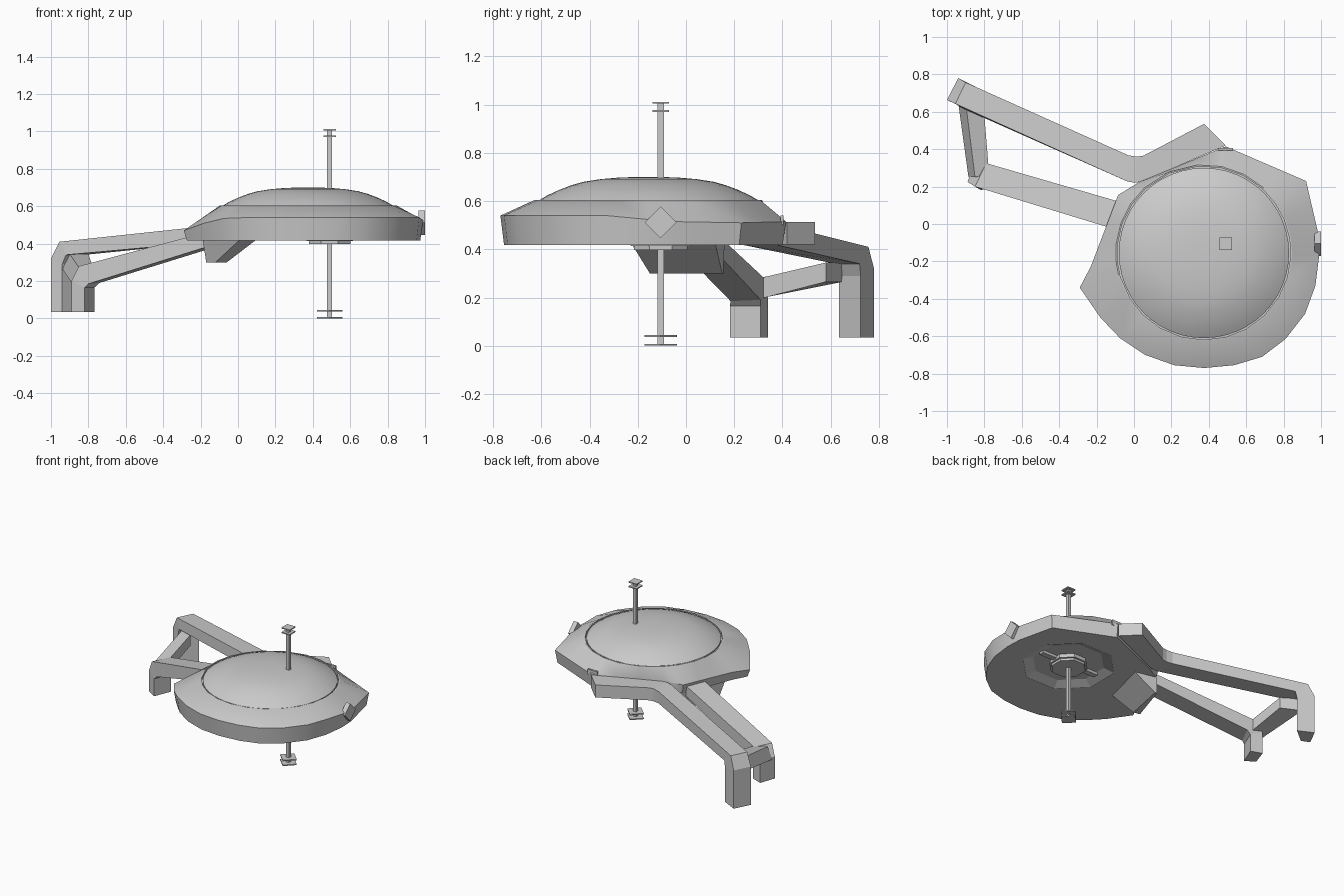
import bpy, bmesh, math
from mathutils import Vector

if "Cube" in bpy.data.objects:
    bpy.data.objects.remove(bpy.data.objects["Cube"])

grey = bpy.data.materials.new("light grey")
grey.diffuse_color = (0.6, 0.6, 0.6, 1)
grey.use_nodes = True
grey.node_tree.nodes["Principled BSDF"].inputs["Base Color"].default_value = grey.diffuse_color


def make(name, verts, faces, smooth=None):
    bm = bmesh.new()
    vs = [bm.verts.new(v) for v in verts]
    for f in faces:
        bm.faces.new([vs[i] for i in f])
    bmesh.ops.recalc_face_normals(bm, faces=bm.faces[:])
    me = bpy.data.meshes.new(name)
    bm.to_mesh(me)
    bm.free()
    ob = bpy.data.objects.new(name, me)
    bpy.context.collection.objects.link(ob)
    me.materials.append(grey)
    if smooth:
        bpy.ops.object.select_all(action='DESELECT')
        ob.select_set(True)
        bpy.context.view_layer.objects.active = ob
        bpy.ops.object.shade_smooth_by_angle(angle=math.radians(smooth))
    return ob


def loft(name, rings, smooth=None):
    """Skin a list of equal-length closed rings and cap both ends."""
    n = len(rings[0])
    verts = [p for r in rings for p in r]
    faces = [(k * n + i, k * n + (i + 1) % n, (k + 1) * n + (i + 1) % n, (k + 1) * n + i)
             for k in range(len(rings) - 1) for i in range(n)]
    faces += [tuple(range(n)), tuple(range(len(verts) - n, len(verts)))]
    return make(name, verts, faces, smooth)


def ngon(cx, cy, r, z, n, turn=0.0):
    return [(cx + r * math.cos(2 * math.pi * (i + turn) / n),
             cy + r * math.sin(2 * math.pi * (i + turn) / n), z) for i in range(n)]


def section(L, R, top, bot):
    return [(*L, top), (*R, top), (*R, bot), (*L, bot)]


CX, CY = 0.374, -0.155

# Hull outline (x, y, rim height), long edges subdivided
outline = [(0.49, 0.415, .515), (0.92, 0.23, .51), (0.985, -0.05, .515), (0.99, -0.17, .525),
           (0.97, -0.33, .54), (0.915, -0.48, .54), (0.81, -0.615, .54), (0.685, -0.71, .54),
           (0.535, -0.755, .54), (0.375, -0.77, .54), (0.215, -0.755, .54), (0.06, -0.70, .54),
           (-0.075, -0.61, .535), (-0.18, -0.50, .51), (-0.29, -0.34, .47), (-0.23, -0.225, .48),
           (-0.085, 0.155, .49), (0.03, 0.225, .515)]
rim = []
for a, b in zip(outline, outline[1:] + outline[:1]):
    a, b = Vector(a), Vector(b)
    n = max(1, round((b - a).length / 0.15))
    rim += [a.lerp(b, i / n) for i in range(n)]


def inner(r, z):
    ring = []
    for p in rim:
        d = Vector((p.x - CX, p.y - CY)).normalized()
        ring.append((CX + d.x * r, CY + d.y * r, z))
    return ring


def shrink(p, s, z):
    return (CX + (p.x - CX) * s, CY + (p.y - CY) * s, z)


hull = loft("hull", [[shrink(p, 0.975, .417) for p in rim], [tuple(p) for p in rim],
                     inner(.472, .605), inner(.464, .605), inner(.464, .585)], 25)

# Recessed octagonal bay in the belly
HX, HY = 0.49, -0.105
cutter = loft("bay_cutter", [ngon(HX, HY, .34, .40, 8, .5), ngon(HX, HY, .32, .418, 8, .5),
                             ngon(HX, HY, .25, .445, 8, .5)])
cutter.hide_render = True
cutter.hide_viewport = True
mod = hull.modifiers.new("bay", 'BOOLEAN')
mod.operation = 'DIFFERENCE'
mod.solver = 'EXACT'
mod.object = cutter

# Smooth shallow dome
loft("dome", [ngon(CX, CY, r, z, 48) for r, z in
              [(.455, .58), (.455, .603), (.42, .624), (.37, .647), (.32, .666), (.27, .68),
               (.2, .691), (.12, .698), (.05, .70)]], 30)

# Belly hub and bars
loft("belly_hub", [ngon(HX, HY, r, z, 8, .5) for r, z in
                   [(.125, .45), (.135, .413), (.12, .413), (.12, .397)]])


def box(name, lo, hi):
    return loft(name, [[(lo[0], lo[1], z), (hi[0], lo[1], z), (hi[0], hi[1], z), (lo[0], hi[1], z)]
                       for z in (lo[2], hi[2])])


for s in (-1, 1):
    xs = sorted((HX + s * .1, HX + s * .24))
    box("belly_bar", (xs[0], HY - .02, .425), (xs[1], HY + .02, .45))

# Vertical mast with end plates
box("mast", (HX - .013, HY - .013, 0), (HX + .013, HY + .013, 1.01))
for z, r, turn in [(1.004, .048, .5), (.97, .048, .5), (.036, .068, 0), (0, .068, 0)]:
    loft("mast_plate", [ngon(HX, HY, r, z + h, 4, turn) for h in (0, .008)])

# Diamond plate on the right edge and small vent at the back
loft("edge_diamond", [[(x, HY + .066 * math.cos(i * math.pi / 2), .512 + .066 * math.sin(i * math.pi / 2))
                       for i in range(4)] for x in (.965, 1.0)])
box("rear_vent", (.45, .393, .50), (.53, .405, .54))

# Long rear arm, bending down to a foot
foot_a = [(-.94, .78), (-1, .663), (-.94, .635), (-.83, .725)]
loft("rear_arm", [
    section((.374, .535), (.49, .42), .513, .42),
    section((.05, .365), (.04, .226), .513, .42),
    section((.015, .36), (.005, .221), .513, .42),
    section((-.03, .367), (-.035, .227), .508, .42),
    [(-.9, .757, .41), (-.955, .643, .41), (-.92, .62, .34), (-.82, .72, .34)],
    [(*p, z) for p, z in zip(foot_a, (.32, .32, .29, .29))],
    [(*p, .035) for p in foot_a]])

# Shorter front arm and foot
foot_b = [(-.85, .34), (-.89, .225), (-.82, .182), (-.768, .31)]
loft("front_arm", [
    section((-.03, .105), (-.08, -.035), .485, .41),
    [(-.79, .325, .28), (-.85, .2, .28), (-.8, .185, .185), (-.74, .31, .19)],
    [(*p, z) for p, z in zip(foot_b, (.2, .2, .165, .165))],
    [(*p, .035) for p in foot_b]])

# Brace between the two feet
loft("arm_brace", [
    [(-.90, .65, .345), (-.80, .58, .345), (-.80, .58, .265), (-.94, .65, .265)],
    [(-.85, .25, .272), (-.775, .27, .272), (-.775, .27, .185), (-.885, .25, .185)]])

# Wedge under the hull where the arm joins
make("belly_wedge", [(-.17, -.14, .30), (-.075, .155, .30), (-.06, .15, .30), (-.12, -.15, .30),
                     (-.19, -.2, .43), (-.07, .16, .43), (.11, .12, .43), (.02, -.23, .43)],
     [(0, 1, 2, 3), (4, 5, 6, 7), (0, 1, 5, 4), (1, 2, 6, 5), (2, 3, 7, 6), (3, 0, 4, 7)])
